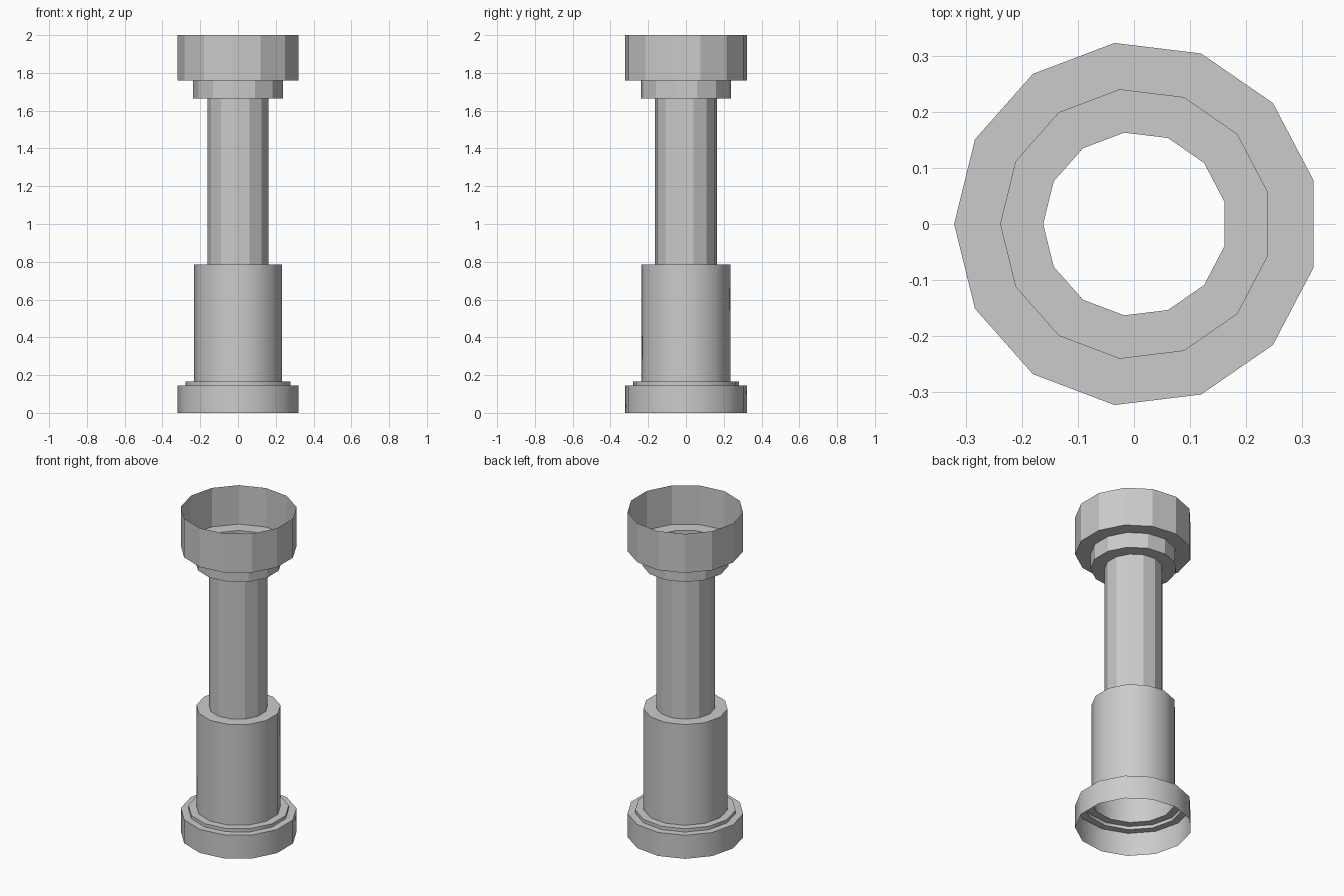
import bpy, bmesh
from math import pi, cos, sin

if "Cube" in bpy.data.objects:
    bpy.data.objects.remove(bpy.data.objects["Cube"])

SIDES = 13

# Open-ended stepped profile: (radius, height, smooth wall above this point)
profile = [
    (0.325, 0.0, True), (0.325, 0.145, False),      # foot
    (0.282, 0.145, True), (0.282, 0.165, False),    # thin lip
    (0.236, 0.165, True), (0.236, 0.785, False),    # lower sleeve
    (0.164, 0.785, False), (0.164, 1.665, False),   # shaft
    (0.241, 1.665, False), (0.241, 1.76, False),    # collar
    (0.325, 1.76, False), (0.325, 2.0, False),      # cup
]


def ring(bm, r, z):
    # One vertex points to -x; the ring is shifted so its bounds are centred
    return [bm.verts.new((r * (0.0135 - cos(2 * pi * i / SIDES)),
                          -r * sin(2 * pi * i / SIDES), z))
            for i in range(SIDES)]


# Stepped hollow pillar, turned from the profile
bm = bmesh.new()
rings = [ring(bm, r, z) for r, z, _ in profile]
for (lower, upper, p) in zip(rings, rings[1:], profile):
    for i in range(SIDES):
        j = (i + 1) % SIDES
        face = bm.faces.new((lower[i], lower[j], upper[j], upper[i]))
        face.smooth = p[2]

mesh = bpy.data.meshes.new("stepped_pillar")
bm.to_mesh(mesh)
bm.free()
pillar = bpy.data.objects.new("stepped_pillar", mesh)
bpy.context.collection.objects.link(pillar)
